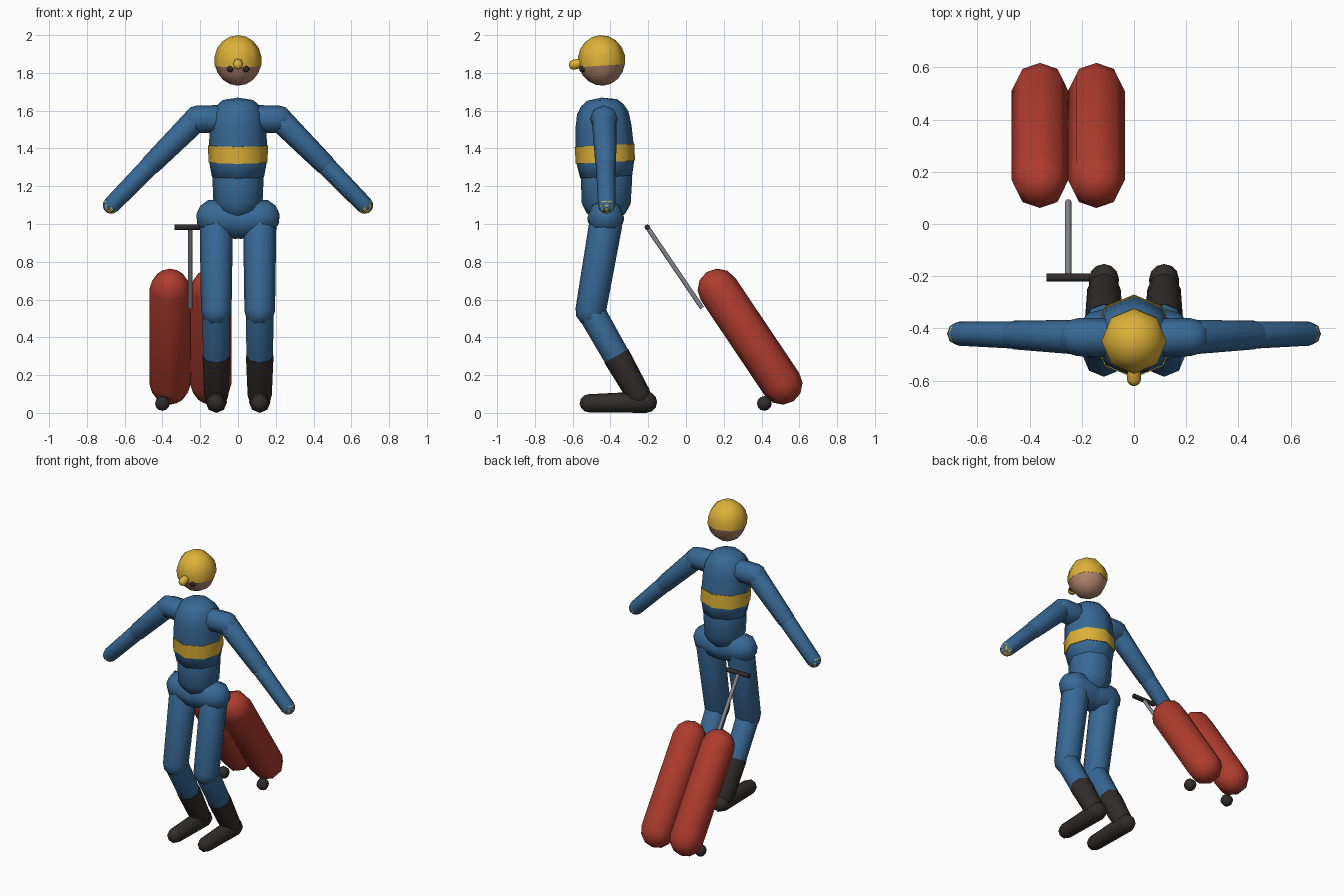
import bpy, bmesh
from math import sin, cos, pi, radians
from mathutils import Vector

default_cube = bpy.data.objects.get("Cube")
if default_cube:
    bpy.data.objects.remove(default_cube, do_unlink=True)


def material(name, rgb):
    m = bpy.data.materials.new(name)
    m.use_nodes = True
    m.diffuse_color = (*rgb, 1)
    m.node_tree.nodes["Principled BSDF"].inputs["Base Color"].default_value = (*rgb, 1)
    return m


BLUE = material("suit blue", (0.04, 0.14, 0.30))
YELLOW = material("safety yellow", (0.72, 0.44, 0.04))
RED = material("tank red", (0.43, 0.045, 0.028))
SKIN = material("skin", (0.45, 0.24, 0.16))
DARK = material("dark rubber", (0.032, 0.025, 0.025))
GREY = material("steel grey", (0.24, 0.25, 0.28))


def lathe(name, start, end, profile, mat, sides=8):
    """Spin (distance, radius) rings around the line from start to end."""
    start, end = Vector(start), Vector(end)
    axis = (end - start).normalized()
    ref = Vector((0, 1, 0)) if abs(axis.x) > 0.6 else Vector((1, 0, 0))
    u = (ref - axis * ref.dot(axis)).normalized()
    v = axis.cross(u)
    bm = bmesh.new()
    rings = []
    for d, r in profile:
        c = start + axis * d
        if r < 1e-4:
            rings.append([bm.verts.new(c)] * sides)
        else:
            rings.append([bm.verts.new(c + (u * cos(a) + v * sin(a)) * r)
                          for a in (2 * pi * i / sides for i in range(sides))])
    for lower, upper in zip(rings, rings[1:]):
        for i in range(sides):
            j = (i + 1) % sides
            corners = dict.fromkeys((lower[i], lower[j], upper[j], upper[i]))
            if len(corners) > 2:
                bm.faces.new(list(corners))
    for ring in (rings[0], rings[-1]):
        if ring[0] != ring[1]:
            bm.faces.new(ring)
    bmesh.ops.recalc_face_normals(bm, faces=bm.faces)
    mesh = bpy.data.meshes.new(name)
    bm.to_mesh(mesh)
    bm.free()
    mesh.shade_smooth()
    mesh.set_sharp_from_angle(angle=radians(65))
    mesh.materials.append(mat)
    obj = bpy.data.objects.new(name, mesh)
    bpy.context.collection.objects.link(obj)
    return obj


def arc(r, a0, a1, steps, offset=0.0, squash=1.0):
    """Profile points of a circular arc, angles from -90 (start) to 90 (end)."""
    angles = [radians(a0 + (a1 - a0) * i / steps) for i in range(steps + 1)]
    return [(offset + r * sin(a), r * squash * cos(a)) for a in angles]


def capsule(name, start, end, r0, r1, mat, sides=8):
    length = (Vector(end) - Vector(start)).length
    profile = arc(r0, -90, 0, 3) + arc(r1, 0, 90, 3, length)
    return lathe(name, start, end, profile, mat, sides)


def ball(name, centre, r, mat):
    c = Vector(centre)
    return lathe(name, c, c + Vector((0, 0, 1)), arc(r, -90, 90, 6), mat)


def rod(name, start, end, r, mat):
    length = (Vector(end) - Vector(start)).length
    return lathe(name, start, end, [(0, r), (length, r)], mat)


# Head: skin below, cap above, split on a slightly tilted plane
head, head_up = Vector((0, -0.447, 1.866)), Vector((0, -0.447 - 0.07, 2.866))
lathe("face", head, head_up, arc(0.134, -90, -12, 4, 0, 0.93), SKIN)
lathe("cap", head, head_up, arc(0.134, -12, 90, 5, 0, 0.94), YELLOW)
capsule("cap_lamp", (0, -0.55, 1.855), (0, -0.594, 1.843), 0.024, 0.027, YELLOW)

# Torso: chest, belt and waist share a slight forward lean
base, neck = (0, -0.42, 1.2), (0, -0.445, 1.67)
lathe("chest", base, neck,
      [(0.04, 0.10), (0.05, 0.138), (0.13, 0.153), (0.22, 0.154), (0.32, 0.148),
       (0.39, 0.136), (0.43, 0.112), (0.457, 0.08), (0.47, 0)], BLUE)
lathe("belt", base, neck, [(0.127, 0.157), (0.217, 0.158)], YELLOW)
lathe("waist", (0, -0.42, 1.28), (0, -0.425, 0.98),
      [(0, 0.13), (0.03, 0.136), (0.17, 0.13), (0.22, 0.105), (0.26, 0.06), (0.28, 0)], BLUE)

for side, s in (("left", 1), ("right", -1)):
    ball(side + "_eye", (s * 0.042, -0.549, 1.82), 0.017, DARK)

    # Arm
    elbow, wrist = (s * 0.46, -0.425, 1.315), (s * 0.67, -0.42, 1.1)
    capsule(side + "_shoulder", (s * 0.1, -0.435, 1.555), (s * 0.215, -0.433, 1.555),
            0.074, 0.073, BLUE)
    capsule(side + "_upper_arm", (s * 0.225, -0.433, 1.55), elbow, 0.066, 0.055, BLUE)
    capsule(side + "_forearm", elbow, wrist, 0.052, 0.046, BLUE)
    ball(side + "_glove_tip", (s * 0.672, -0.42, 1.098), 0.044, YELLOW)

    # Hip and leg
    x = s * 0.115
    knee, ankle = Vector((x, -0.505, 0.54)), Vector((x, -0.245, 0.085))
    capsule(side + "_hip", (s * 0.125, -0.425, 1.035), (0, -0.425, 1.015), 0.097, 0.095, BLUE)
    capsule(side + "_thigh", (x, -0.425, 1.0), knee, 0.088, 0.081, BLUE)
    lathe(side + "_shin", knee, ankle, arc(0.074, -90, 0, 3) + [(0.29, 0.07)], BLUE)
    lathe(side + "_boot_shaft", knee, ankle,
          [(0.275, 0.073)] + arc(0.064, 0, 90, 3, 0.515), DARK)
    capsule(side + "_boot_foot", (x, -0.21, 0.057), (x, -0.515, 0.051), 0.057, 0.048, DARK)

    # Tank and wheel of the trolley, mirrored about its handle
    tank_x = -0.252 + s * 0.108
    capsule(side + "_tank", (tank_x, 0.17, 0.655), (tank_x, 0.508, 0.152), 0.109, 0.109, RED)
    ball(side + "_trolley_wheel", (-0.252 + s * 0.148, 0.415, 0.05), 0.039, DARK)

# Trolley handle
rod("trolley_handle", (-0.252, -0.205, 0.983), (-0.252, 0.085, 0.555), 0.012, GREY)
rod("trolley_grip", (-0.335, -0.205, 0.983), (-0.168, -0.205, 0.983), 0.015, DARK)
